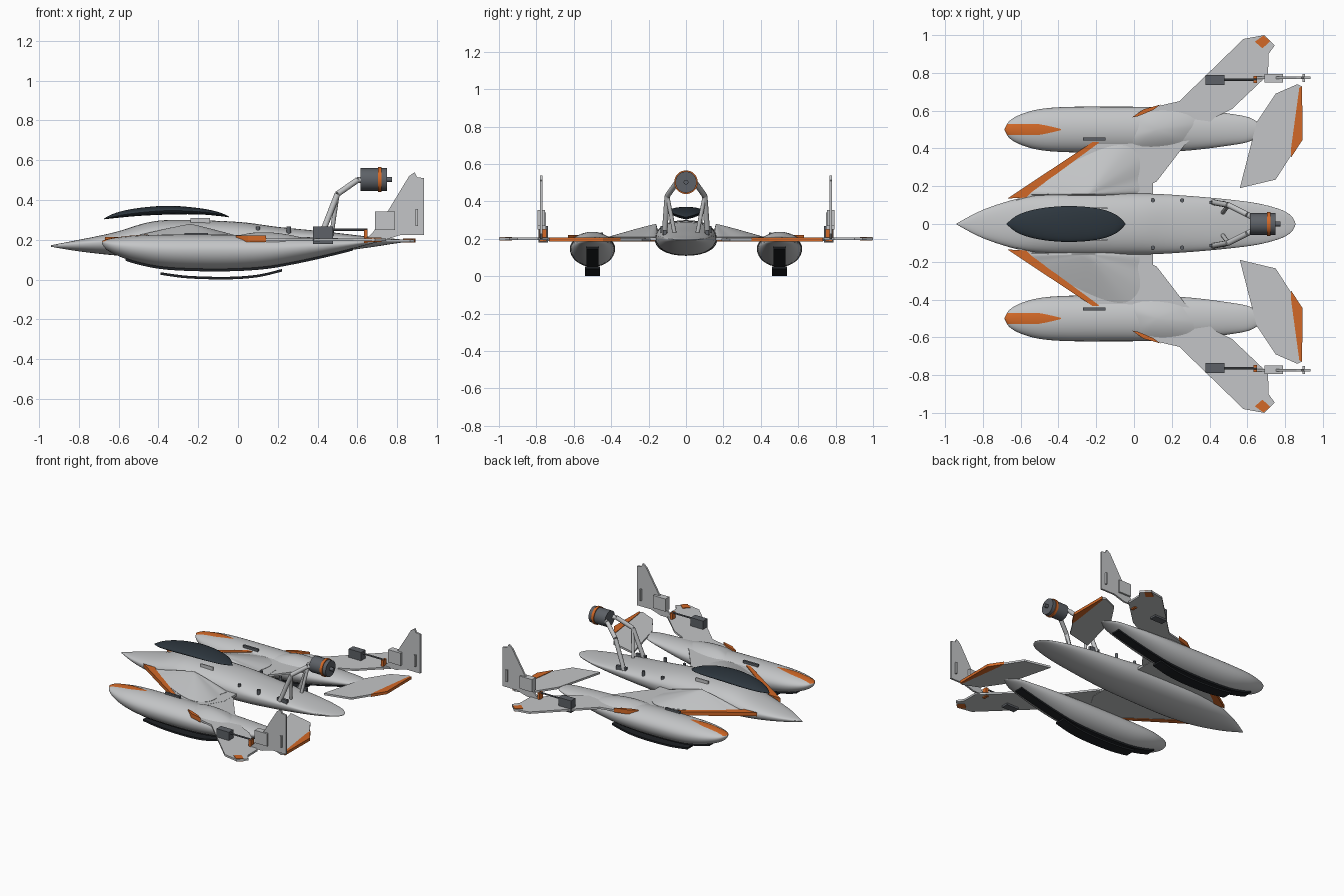
import bpy, math
from mathutils import Vector

if bpy.data.objects.get("Cube"):
    bpy.data.objects.remove(bpy.data.objects["Cube"])


def material(name, *rgb):
    m = bpy.data.materials.new(name)
    m.use_nodes = True
    m.diffuse_color = (*rgb, 1)
    m.node_tree.nodes["Principled BSDF"].inputs["Base Color"].default_value = (*rgb, 1)
    return m


GREY = material("light grey", .55, .56, .57)
ORANGE = material("orange", .65, .14, .02)
GLASS = material("dark glass", .026, .037, .048)
STEEL = material("dark steel", .11, .12, .135)
BLACK = material("black rubber", .013, .015, .018)


def make(name, verts, faces, mat, smooth=True):
    me = bpy.data.meshes.new(name)
    me.from_pydata([tuple(v) for v in verts], [], faces)
    me.materials.append(mat)
    ob = bpy.data.objects.new(name, me)
    bpy.context.collection.objects.link(ob)
    bpy.ops.object.select_all(action='DESELECT')
    ob.select_set(True)
    bpy.context.view_layer.objects.active = ob
    bpy.ops.object.mode_set(mode='EDIT')
    bpy.ops.mesh.select_all(action='SELECT')
    bpy.ops.mesh.normals_make_consistent(inside=False)
    bpy.ops.object.mode_set(mode='OBJECT')
    if smooth:
        bpy.ops.object.shade_smooth_by_angle(angle=math.radians(40))
    return ob


def spline(pts, sub=5, closed=False):
    """Smooth curve through tuples of any size"""
    n, out = len(pts), []
    for i in range(n if closed else n - 1):
        p = [pts[j % n] if closed else pts[max(0, min(n - 1, j))] for j in range(i - 1, i + 3)]
        for k in range(sub):
            t = k / sub
            out.append([b + t * ((c - a) + t * (2 * a - 5 * b + 4 * c - d + t * (3 * (b - c) + d - a))) / 2
                        for a, b, c, d in zip(*p)])
    return out if closed else out + [list(pts[-1])]


def bridge(rows, cols):
    return [(r * cols + c, r * cols + (c + 1) % cols, (r + 1) * cols + (c + 1) % cols, (r + 1) * cols + c)
            for r in range(rows - 1) for c in range(cols)]


def loft(name, table, mat, cy=0, power=2.0, seg=32):
    """Body along x; stations are x, half width, bottom, widest height, top"""
    verts, rows = [], spline(table)
    for x, w, lo, mid, hi in rows:
        for k in range(seg):
            a = 2 * math.pi * k / seg
            c, s = [math.copysign(abs(f) ** (2 / power), f) for f in (math.cos(a), math.sin(a))]
            verts.append((x, cy + w * c, mid + s * (hi - mid if s > 0 else mid - lo)))
    n = len(rows)
    caps = [tuple(range(seg)), tuple(range((n - 1) * seg, n * seg))]
    return make(name, verts, bridge(n, seg) + caps, mat)


def plate(name, pts, lo, hi, mat, axis='z', s=1):
    """Polygon in plan (axis z) or in profile (axis y), extruded from lo to hi"""
    put = (lambda a, b, h: (a, s * b, h)) if axis == 'z' else (lambda a, b, h: (a, s * h, b))
    n = len(pts)
    verts = [put(a, b, h) for h in (lo, hi) for a, b in pts]
    return make(name, verts, bridge(2, n) + [tuple(range(n)), tuple(range(n, 2 * n))], mat, False)


def box(name, x0, x1, y0, y1, z0, z1, mat, s=1):
    return plate(name, [(x0, y0), (x1, y0), (x1, y1), (x0, y1)], z0, z1, mat, s=s)


def rod(name, p, q, r, mat, seg=16):
    p, q = Vector(p), Vector(q)
    bpy.ops.mesh.primitive_cylinder_add(vertices=seg, radius=r, depth=(q - p).length, location=(p + q) / 2)
    ob = bpy.context.object
    ob.name = name
    ob.rotation_euler = (q - p).to_track_quat('Z', 'Y').to_euler()
    ob.data.materials.append(mat)
    bpy.ops.object.shade_smooth_by_angle(angle=math.radians(40))


def dome(name, outline, centre, z, height, power, mat, s=1):
    """Blister raised over a rounded outline"""
    ring = spline(outline, 5, True)
    levels = [1, .9, .75, .6, .45, .3, .15, .03]
    n = len(ring)
    verts = [(x, s * y, z - .02) for x, y in ring]
    for r in levels:
        verts += [(centre[0] + r * (x - centre[0]), s * (centre[1] + r * (y - centre[1])),
                   z + height * (1 - r ** power)) for x, y in ring]
    rows = len(levels) + 1
    make(name, verts, bridge(rows, n) + [tuple(range(n)), tuple(range((rows - 1) * n, rows * n))], mat)


# Central hull and canopy
loft("hull", [(-.94, .002, .165, .17, .173), (-.8, .075, .142, .18, .2), (-.62, .133, .122, .19, .238),
              (-.45, .16, .112, .2, .288), (-.3, .167, .11, .2, .3), (0, .163, .11, .205, .29),
              (.2, .155, .115, .205, .265), (.45, .135, .135, .205, .24), (.65, .11, .16, .2, .217),
              (.78, .075, .18, .197, .206), (.835, .04, .188, .196, .2), (.855, .003, .193, .195, .197)],
     GREY, power=2.2, seg=40)
loft("canopy", [(-.675, .002, .303, .305, .307), (-.61, .05, .31, .32, .337), (-.5, .082, .32, .336, .36),
                (-.35, .095, .327, .347, .371), (-.2, .084, .328, .342, .36), (-.1, .052, .32, .33, .34),
                (-.045, .002, .313, .315, .317)], GLASS)

# Engine pod with its band and shaft
rod("engine", (.615, 0, .503), (.748, 0, .503), .057, STEEL, 32)
rod("engine_band", (.703, 0, .503), (.722, 0, .503), .063, ORANGE, 32)
rod("engine_shaft", (.745, 0, .503), (.775, 0, .503), .013, STEEL)

FLOAT = [(-.685, .003, .183, .187, .19), (-.66, .045, .15, .18, .2), (-.6, .08, .118, .17, .211),
         (-.5, .108, .084, .16, .221), (-.35, .12, .058, .15, .226), (-.1, .121, .05, .148, .226),
         (.12, .119, .06, .15, .222), (.3, .11, .09, .16, .215), (.5, .085, .135, .175, .208),
         (.62, .06, .167, .185, .202), (.7, .003, .188, .19, .193)]
float_rows = spline(FLOAT)

for s, side in ((-1, "front"), (1, "back")):
    def tag(n):
        return side + "_" + n

    # Float, its painted nose and the skids under it
    loft(tag("float"), FLOAT, GREY, cy=s * .5)
    verts, cols = [], 9
    nose = [r for r in float_rows if r[0] < -.37]
    for x, w, lo, mid, hi in nose:
        half = min(.9 * w, .03 * min(1, max(.02, (-.38 - x) / .13)) ** .8)
        for k in range(cols):
            d = half * (2 * k / (cols - 1) - 1)
            verts.append((x, s * .5 + d, mid + (hi - mid) * math.sqrt(1 - (d / w) ** 2) + .003))
    make(tag("float_nose_paint"), verts,
         [(r * cols + c, r * cols + c + 1, (r + 1) * cols + c + 1, (r + 1) * cols + c)
          for r in range(len(nose) - 1) for c in range(cols - 1)], ORANGE)
    keel = [(r[0], r[2]) for r in float_rows if -.58 < r[0] < .58]
    plate(tag("keel_strip"), [(x, z - .009) for x, z in keel] + [(x, z + .02) for x, z in keel[::-1]],
          .468, .532, BLACK, 'y', s)
    skid = spline([(-.39, .024), (-.25, .006), (-.05, .001), (.1, .012), (.22, .04)])
    plate(tag("skid"), [(x, z) for x, z in skid] + [(x, z + .013) for x, z in skid[::-1]],
          .46, .54, BLACK, 'y', s)

    # Wing: inner glove, swept outer panel, blisters and painted edges
    plate(tag("wing_glove"), [(-.63, .12), (-.19, .43), (-.02, .5), (.1, .3), (.1, .1)], .19, .208, GREY, s=s)
    plate(tag("wing_edge_paint"), [(-.67, .135), (-.2, .447), (-.185, .43), (-.54, .17), (-.57, .14)],
          .187, .214, ORANGE, s=s)
    plate(tag("outer_wing"), [(-.04, .15), (-.1, .43), (0, .56), (.13, .625), (.24, .65), (.58, .98),
                              (.69, 1), (.745, .945), (.712, .9), (.71, .79), (.52, .61), (.43, .565),
                              (.27, .42), (.12, .225)], .193, .207, GREY, s=s)
    plate(tag("wing_tip_paint"), [(.64, .965), (.685, .998), (.722, .968), (.68, .93)], .19, .211, ORANGE, s=s)
    dome(tag("root_blister"), [(-.52, .15), (-.51, .2), (-.42, .27), (-.28, .35), (-.13, .41), (-.03, .41),
                               (.03, .34), (.02, .24), (-.02, .15)], (-.24, .16), .21, .07, 1.1, GREY, s)
    dome(tag("float_blister"), [(-.04, .47), (0, .42), (.12, .41), (.26, .44), (.335, .52), (.28, .58),
                                (.14, .6), (.02, .57)], (.12, .5), .207, .031, 2, GREY, s)
    plate(tag("blister_edge_paint"), [(-.01, .565), (.05, .607), (.14, .632), (.1, .603), (.02, .57)],
          .19, .222, ORANGE, s=s)
    box(tag("wing_fence"), -.27, -.15, .443, .458, .2, .235, STEEL, s)

    # Tailplane
    plate(tag("tailplane"), [(.56, .19), (.65, .54), (.75, .69), (.865, .74), (.885, .73), (.888, .45),
                             (.83, .36), (.75, .235)], .188, .202, GREY, s=s)
    plate(tag("tailplane_paint"), [(.83, .35), (.892, .445), (.89, .732), (.875, .72), (.83, .39)],
          .186, .206, ORANGE, s=s)

    # Upright fin with its actuator, tab and linkage
    plate(tag("fin"), [(.64, .2), (.68, .24), (.76, .355), (.86, .52), (.888, .54), (.9, .515), (.935, .51),
                       (.935, .225), (.82, .225), (.74, .2)], .767, .78, GREY, 'y', s)
    box(tag("fin_actuator"), .69, .79, .748, .793, .25, .342, GREY, s)
    box(tag("fin_tab"), .893, .905, .753, .793, .27, .355, GREY, s)
    box(tag("wing_servo"), .378, .478, .737, .788, .18, .268, STEEL, s)
    rod(tag("linkage"), (.47, s * .764, .25), (.65, s * .764, .25), .006, STEEL, 8)
    box(tag("linkage_bracket"), .633, .652, .746, .784, .185, .252, ORANGE, s)

    # Engine struts and deck bolts
    path = [(.42, s * .115, .225), (.5, s * .1, .43), (.6, s * .05, .5), (.64, s * .03, .503)]
    for i in range(3):
        rod(tag("strut_%d" % i), path[i], path[i + 1], .015, GREY, 12)
    rod(tag("strut_brace"), (.47, s * .06, .225), path[1], .011, GREY, 12)
    box(tag("strut_foot"), .4, .48, .105, .122, .2, .248, STEEL, s)
    for x, z in ((.1, .268), (.255, .268)):
        rod(tag("deck_bolt"), (x, s * .125, .2), (x, s * .125, z), .011, STEEL, 10)
    box(tag("canopy_rail"), -.24, -.14, .08, .088, .28, .31, GREY, s)
